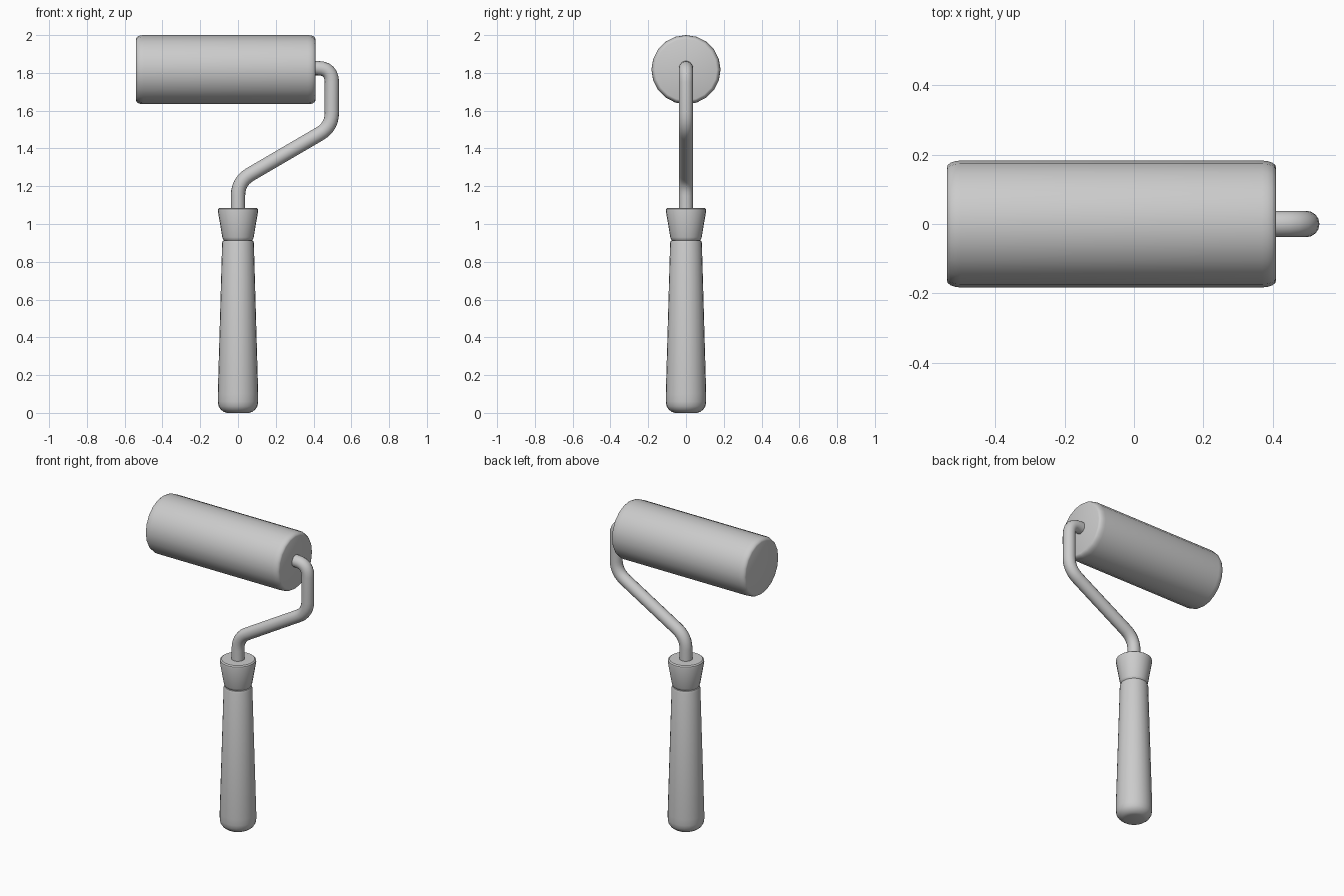
import bpy, bmesh, math
from mathutils import Vector, Matrix

cube = bpy.data.objects.get("Cube")
if cube:
    bpy.data.objects.remove(cube, do_unlink=True)

grey = bpy.data.materials.new("plain grey")
grey.use_nodes = True
colour = (0.6, 0.6, 0.6, 1)
grey.diffuse_color = colour
grey.node_tree.nodes["Principled BSDF"].inputs["Base Color"].default_value = colour


def finish(name, bm, angle):
    bmesh.ops.recalc_face_normals(bm, faces=bm.faces)
    mesh = bpy.data.meshes.new(name)
    bm.to_mesh(mesh)
    bm.free()
    mesh.materials.append(grey)
    obj = bpy.data.objects.new(name, mesh)
    bpy.context.collection.objects.link(obj)
    bpy.ops.object.select_all(action='DESELECT')
    obj.select_set(True)
    bpy.context.view_layer.objects.active = obj
    bpy.ops.object.shade_smooth_by_angle(angle=math.radians(angle))
    return obj


def skin(bm, rings):
    """Join equal rings of vertices into a closed, capped tube."""
    n = len(rings[0])
    for a, b in zip(rings, rings[1:]):
        for i in range(n):
            j = (i + 1) % n
            bm.faces.new((a[i], a[j], b[j], b[i]))
    bm.faces.new(rings[0])
    bm.faces.new(rings[-1])


def lathe(name, profile, sides, angle=35, matrix=Matrix()):
    """Revolve (radius, height) pairs about z, then place with the matrix."""
    bm = bmesh.new()
    steps = [2 * math.pi * i / sides for i in range(sides)]
    rings = [[bm.verts.new(matrix @ Vector((r * math.cos(t), r * math.sin(t), z)))
              for t in steps] for r, z in profile]
    skin(bm, rings)
    return finish(name, bm, angle)


def rounded_path(points, radius, steps=6):
    """Replace each inner corner with a smooth quadratic bend."""
    pts = [Vector((x, 0, z)) for x, z in points]
    path = [pts[0]]
    for a, b, c in zip(pts, pts[1:], pts[2:]):
        p = b + (a - b).normalized() * radius
        q = b + (c - b).normalized() * radius
        for i in range(steps + 1):
            t = i / steps
            path.append(p * (1 - t) ** 2 + b * 2 * t * (1 - t) + q * t * t)
    return path + [pts[-1]]


def tube(name, path, radius, sides=16):
    bm = bmesh.new()
    rings = []
    side = Vector((0, 1, 0))
    for i, p in enumerate(path):
        ahead = path[min(i + 1, len(path) - 1)] - path[max(i - 1, 0)]
        if 0 < i < len(path) - 1:
            ahead = (path[i + 1] - p).normalized() + (p - path[i - 1]).normalized()
        out = side.cross(ahead.normalized())
        rings.append([bm.verts.new(p + radius * (math.cos(t) * side + math.sin(t) * out))
                      for t in [2 * math.pi * k / sides for k in range(sides)]])
    skin(bm, rings)
    return finish(name, bm, 60)


# Handle grip with a rounded, flat-bottomed butt
lathe("handle", [(0.058, 0), (0.075, 0.005), (0.092, 0.018), (0.103, 0.035),
                 (0.107, 0.06), (0.107, 0.10), (0.084, 0.90), (0.08, 0.912), (0.07, 0.915)], 24)

# Flared collar above the grip
lathe("collar", [(0.07, 0.91), (0.079, 0.918), (0.083, 0.93), (0.107, 1.07),
                 (0.105, 1.08), (0.097, 1.086)], 24)

# Bent wire frame
tube("wire_frame", rounded_path([(0, 1.05), (0, 1.225), (0.497, 1.515),
                                 (0.497, 1.825), (0.35, 1.825)], 0.075), 0.038)

# Roller sleeve lying along x, with softened rims
half, rad, soft = 0.475, 0.183, 0.04
rim = [(rad - 0.02 * (1 - math.cos(t)), half - soft * (1 - math.sin(t)))
       for t in [math.pi / 2 * i / 4 for i in range(5)]]
profile = [(r, -h) for r, h in reversed(rim)] + rim
place = Matrix.Translation((-0.065, 0, 1.817)) @ Matrix.Rotation(math.pi / 2, 4, 'Y')
lathe("roller", profile, 20, 35, place)
